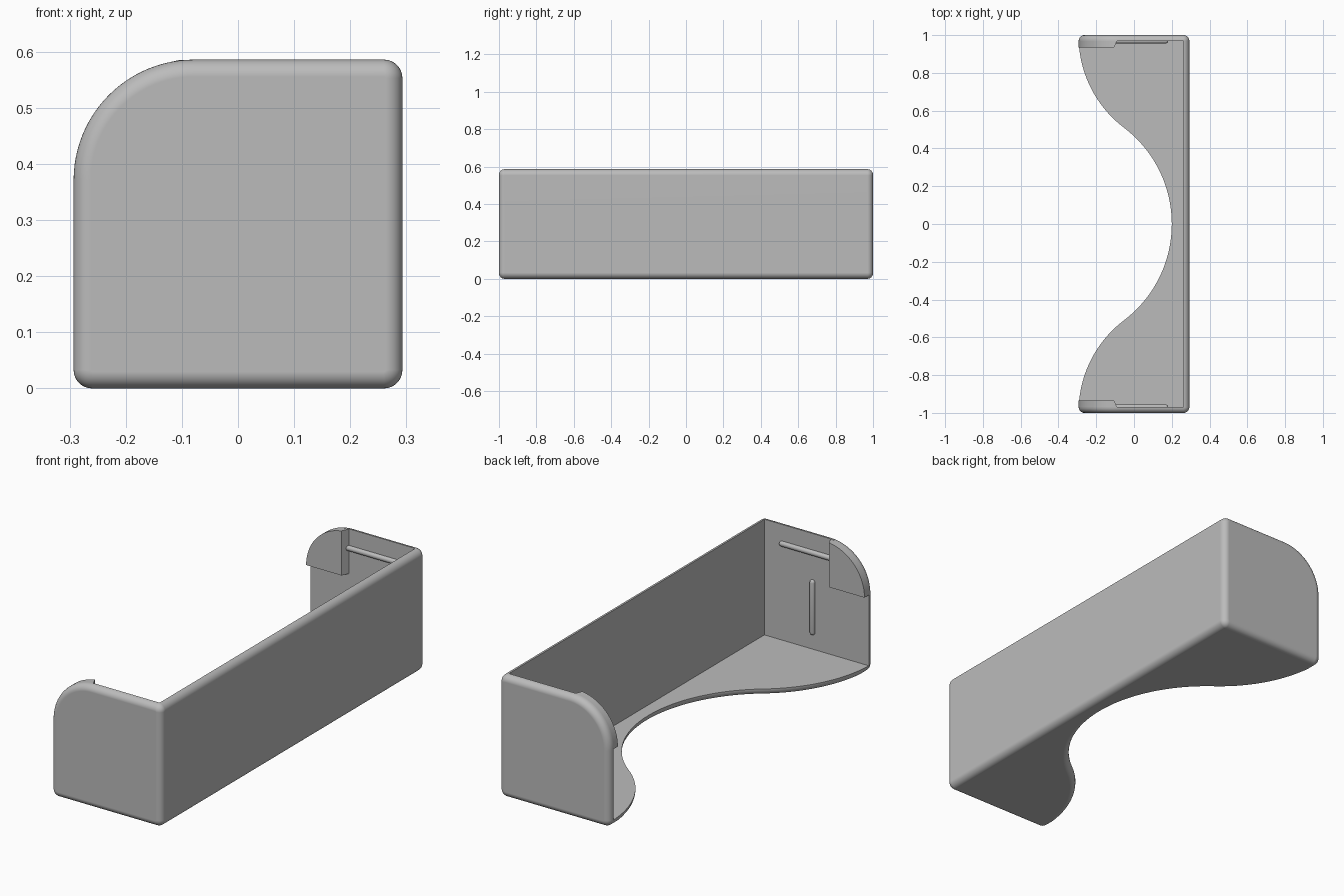
import bpy, bmesh
from math import sin, cos, pi, radians
from mathutils import Matrix

if "Cube" in bpy.data.objects:
    bpy.data.objects.remove(bpy.data.objects["Cube"])

HALF_X, HALF_Y, HEIGHT = 0.293, 1.0, 0.586
WALL, FILLET, BIG_R, EDGE_R = 0.031, 0.03, 0.215, 0.033
INNER_Y = HALF_Y - WALL

grey = bpy.data.materials.new("matte_grey")
grey.use_nodes = True
grey.diffuse_color = (0.5, 0.5, 0.5, 1)
grey.node_tree.nodes["Principled BSDF"].inputs["Base Color"].default_value = (0.5, 0.5, 0.5, 1)


def finish(name, bm):
    bmesh.ops.recalc_face_normals(bm, faces=bm.faces)
    mesh = bpy.data.meshes.new(name)
    bm.to_mesh(mesh)
    bm.free()
    mesh.materials.append(grey)
    obj = bpy.data.objects.new(name, mesh)
    bpy.context.collection.objects.link(obj)
    return obj


def loft(name, rings):
    """Skin a list of equal-length closed rings and cap both ends."""
    bm = bmesh.new()
    loops = [[bm.verts.new(p) for p in ring] for ring in rings]
    for a, b in zip(loops, loops[1:]):
        for i in range(len(a)):
            j = (i + 1) % len(a)
            bm.faces.new((a[i], a[j], b[j], b[i]))
    bm.faces.new(loops[0])
    bm.faces.new(loops[-1])
    return finish(name, bm)


def arc(cx, cy, r, start, end, steps):
    return [(cx + r * cos(radians(start + (end - start) * i / steps)),
             cy + r * sin(radians(start + (end - start) * i / steps)))
            for i in range(steps + 1)]


def activate(obj):
    bpy.ops.object.select_all(action='DESELECT')
    obj.select_set(True)
    bpy.context.view_layer.objects.active = obj


def smooth(obj):
    activate(obj)
    bpy.ops.object.shade_smooth_by_angle(angle=radians(35))


def cut(obj, cutter):
    cutter.hide_render = True
    mod = obj.modifiers.new("cut", 'BOOLEAN')
    mod.operation, mod.solver, mod.object = 'DIFFERENCE', 'EXACT', cutter
    activate(obj)
    bpy.ops.object.modifier_apply(modifier=mod.name)
    bpy.data.objects.remove(cutter)


# Outer body: rounded end profile run along y, with filleted ends
def end_ring(d, y):
    x, r, big = HALF_X - EDGE_R, EDGE_R - d, BIG_R - d
    pts = arc(x, EDGE_R, r, -90, 0, 8)
    pts += arc(x, HEIGHT - EDGE_R, r, 0, 90, 8)
    pts += arc(-HALF_X + BIG_R, HEIGHT - BIG_R, big, 90, 180, 24)
    pts += arc(-x, EDGE_R, r, 180, 270, 8)
    return [(px, y, pz) for px, pz in pts]


STEPS = 8
bevel = [(FILLET * (1 - sin(i / STEPS * pi / 2)), FILLET * (1 - cos(i / STEPS * pi / 2)))
         for i in range(STEPS + 1)]
rings = [end_ring(d, -HALF_Y + dy) for d, dy in bevel]
rings += [end_ring(d, HALF_Y - dy) for d, dy in reversed(bevel)]
body = loft("tray_body", rings)

# Hollow interior, open at the top and on the -x side
cavity = loft("cavity_cutter", [[(x, y, z) for x, y in (
    (-1, -INNER_Y), (HALF_X - WALL, -INNER_Y), (HALF_X - WALL, INNER_Y), (-1, INNER_Y))]
    for z in (WALL, 1)])
cut(body, cavity)


# Wavy floor edge: three tangent arcs, flared below to fillet the underside
def wave_ring(d, z):
    turn = 52.8
    r1, r2, cx1 = 0.64, 0.608, -0.44
    cx2 = cx1 + (r1 + r2) * cos(radians(turn))
    cy2 = (r1 + r2) * sin(radians(turn))
    middle = arc(cx1, 0, r1 + d, -turn, turn, 48)
    outer = arc(cx2, cy2, r2 - d, 180 + turn, 182.5, 24)[1:]
    pts = [(x, -y) for x, y in reversed(outer)] + middle + outer
    pts = [(-0.6, pts[0][1])] + pts + [(-0.6, pts[-1][1])]
    return [(x, y, z) for x, y in pts]


lip = 0.026
flare = [(lip * (1 - sin(i / 6 * pi / 2)), lip * (1 - cos(i / 6 * pi / 2))) for i in range(7)]
layers = [wave_ring(lip, -0.05)] + [wave_ring(d, z) for d, z in flare] + [wave_ring(0, 0.05)]
cut(body, loft("wave_cutter", layers))
smooth(body)
body.modifiers.new("even_shading", 'WEIGHTED_NORMAL').keep_sharp = True


# Thickened corner pad inside each end panel, with a sloped inner side
def pad_ring(y, edge_x):
    base = HEIGHT - BIG_R
    pts = [p for p in arc(-HALF_X + BIG_R, base, BIG_R, 180, 90, 24) if p[0] < -0.11]
    pts += [(edge_x, HEIGHT - 0.001), (edge_x, base)]
    return [(x, y, z) for x, z in pts]


# Round-ended rib half sunk in an end panel
def rib(name, start, end, vertical):
    bm = bmesh.new()
    bmesh.ops.create_uvsphere(bm, u_segments=16, v_segments=8, radius=0.013)
    length = (end - start).length
    top = [v for v in bm.verts if v.co.z > 1e-5]
    ring = [e for e in bm.edges if all(abs(v.co.z) < 1e-5 for v in e.verts)]
    bmesh.ops.split_edges(bm, edges=ring)
    upper = {v for f in bm.faces if f.calc_center_median().z > 0 for v in f.verts}
    for v in upper:
        v.co.z += length
    lower_edges = [e for e in bm.edges if e.is_boundary]
    bmesh.ops.bridge_loops(bm, edges=lower_edges)
    if not vertical:
        bm.transform(Matrix.Rotation(pi / 2, 4, 'Y'))
    bm.transform(Matrix.Translation(start))
    smooth(finish(name, bm))


from mathutils import Vector
for side, label in ((-1, "front"), (1, "back")):
    y = side * INNER_Y
    smooth(loft(label + "_corner_pad", [pad_ring(y, -0.09), pad_ring(side * 0.935, -0.105)]))
    rib(label + "_upper_rib", Vector((-0.11, y, 0.494)), Vector((0.168, y, 0.494)), False)
    rib(label + "_upright_rib", Vector((0.006, y, 0.113)), Vector((0.006, y, 0.352)), True)
